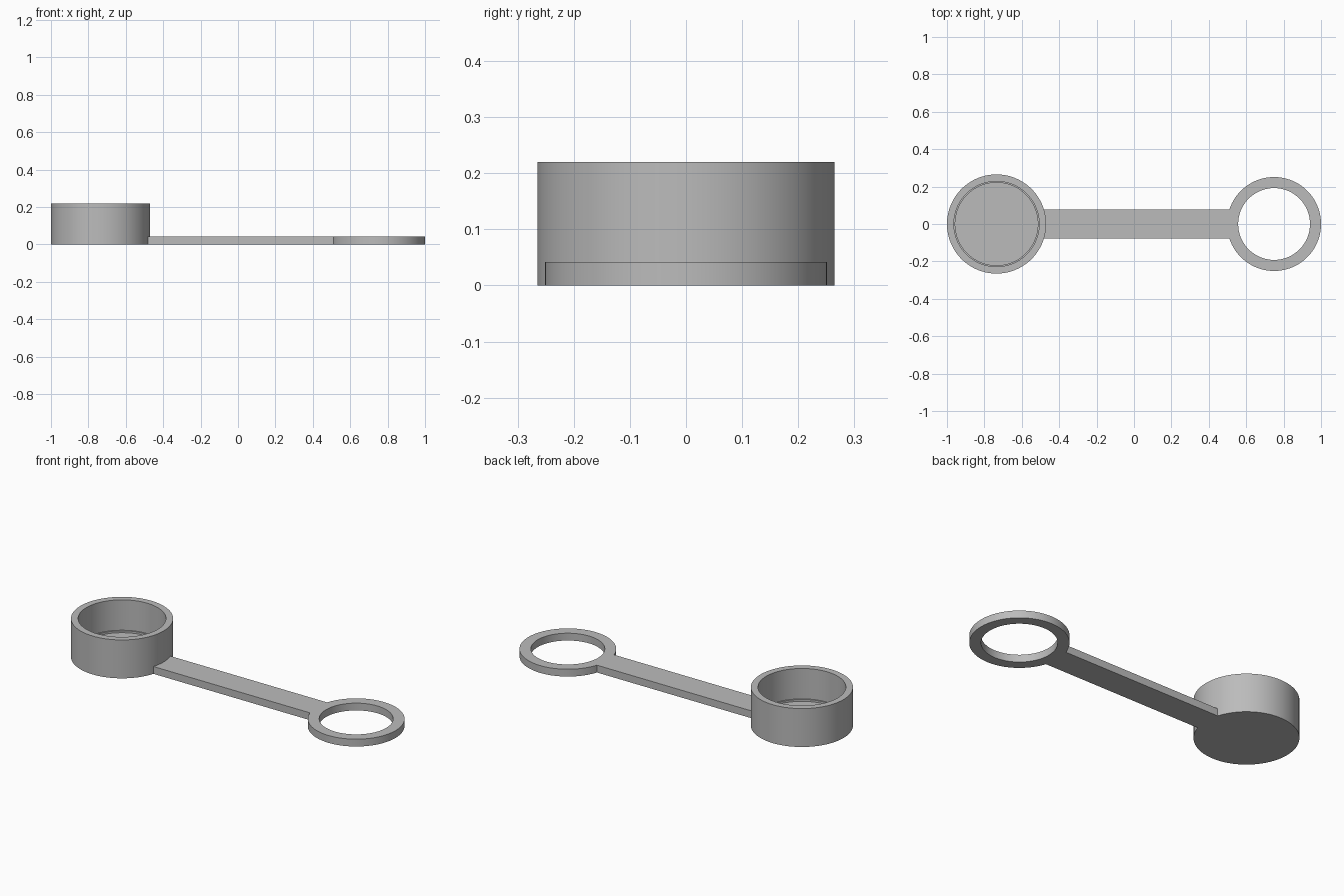
import bpy, bmesh, math

if "Cube" in bpy.data.objects:
    bpy.data.objects.remove(bpy.data.objects["Cube"])

SEG = 128
CUP_X, CUP_R, CUP_H = -0.735, 0.265, 0.22
RING_X, RING_R, RING_HOLE = 0.749, 0.251, 0.192
THICK, HALF_W = 0.042, 0.078

grey = bpy.data.materials.new("plain grey")
grey.diffuse_color = (0.5, 0.5, 0.5, 1)
grey.use_nodes = True
grey.node_tree.nodes["Principled BSDF"].inputs["Base Color"].default_value = grey.diffuse_color


def finish(name, bm):
    bmesh.ops.recalc_face_normals(bm, faces=bm.faces)
    mesh = bpy.data.meshes.new(name)
    bm.to_mesh(mesh)
    bm.free()
    mesh.materials.append(grey)
    obj = bpy.data.objects.new(name, mesh)
    bpy.context.collection.objects.link(obj)
    bpy.context.view_layer.objects.active = obj
    obj.select_set(True)
    bpy.ops.object.shade_smooth_by_angle(angle=math.radians(30))
    obj.select_set(False)


def lathe(name, cx, profile, closed):
    """Spin (radius, z) points; an open profile is capped at both ends."""
    bm = bmesh.new()
    loops = [[bm.verts.new((cx + r * math.cos(math.tau * i / SEG),
                            r * math.sin(math.tau * i / SEG), z))
              for i in range(SEG)] for r, z in profile]
    pairs = list(zip(loops, loops[1:]))
    if closed:
        pairs.append((loops[-1], loops[0]))
    else:
        bm.faces.new(loops[0])
        bm.faces.new(loops[-1])
    for a, b in pairs:
        for i in range(SEG):
            j = (i + 1) % SEG
            bm.faces.new((a[i], a[j], b[j], b[i]))
    finish(name, bm)


# Open cup with a narrow ledge around its floor
lathe("cup", CUP_X, [(CUP_R, 0), (CUP_R, CUP_H), (0.228, CUP_H),
                     (0.228, 0.046), (0.221, 0.046), (0.221, 0.035)], False)

# Flat retaining ring
lathe("ring", RING_X, [(RING_R, 0), (RING_R, THICK),
                       (RING_HOLE, THICK), (RING_HOLE, 0)], True)

# Strap with ends curved to meet the cup and the ring
bm = bmesh.new()
ys = [HALF_W * (2 * i / 12 - 1) for i in range(13)]
left = [(CUP_X + math.sqrt(CUP_R ** 2 - y * y) - 0.002, y) for y in ys]
right = [(RING_X - math.sqrt(RING_R ** 2 - y * y) + 0.002, y) for y in ys]
base = bm.faces.new([bm.verts.new((x, y, 0)) for x, y in left[::-1] + right])
top = bmesh.ops.extrude_face_region(bm, geom=[base])["geom"]
bmesh.ops.translate(bm, vec=(0, 0, THICK),
                    verts=[v for v in top if isinstance(v, bmesh.types.BMVert)])
finish("strap", bm)
